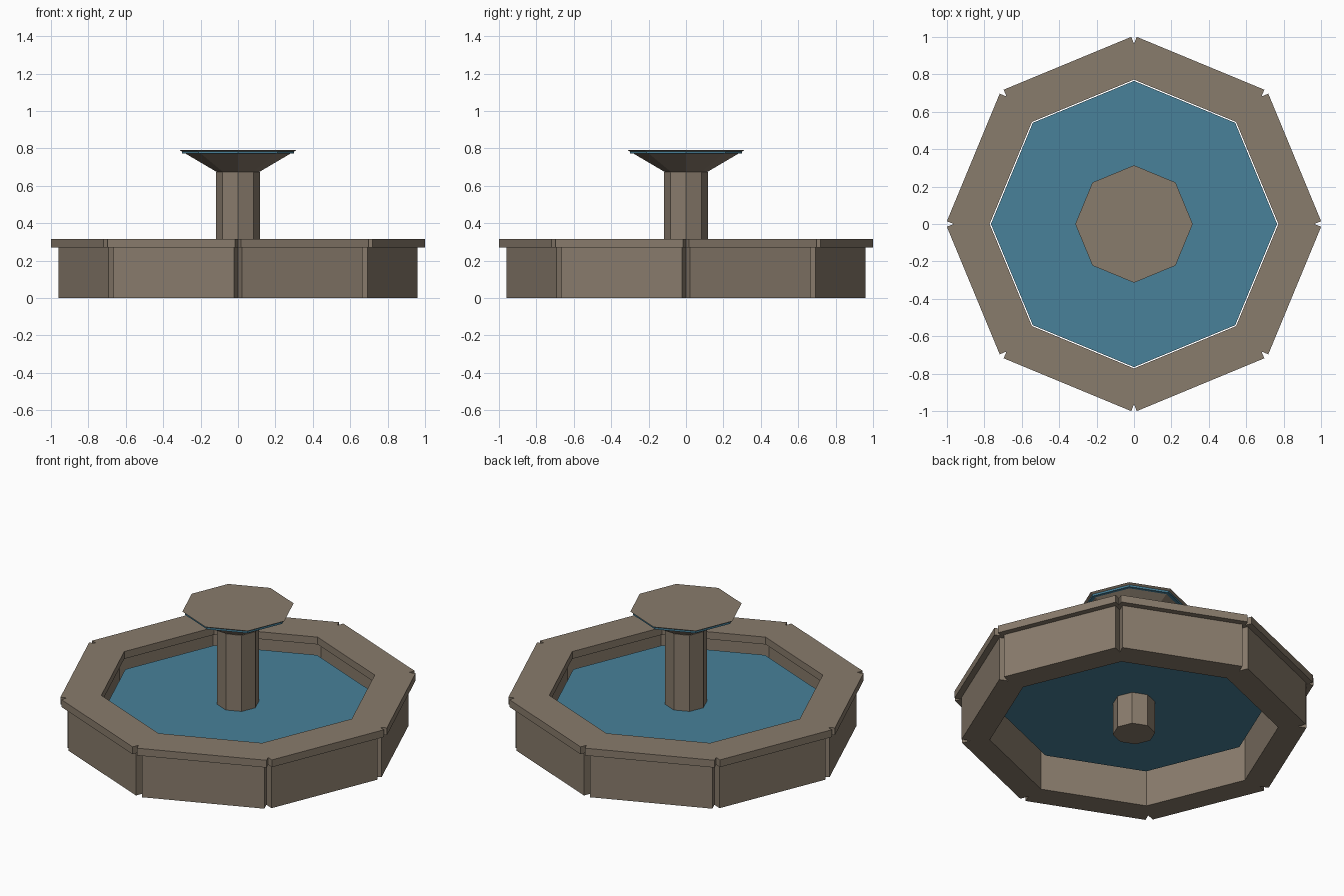
import bpy, bmesh, math
from mathutils import Vector

if "Cube" in bpy.data.objects:
    bpy.data.objects.remove(bpy.data.objects["Cube"])


def material(name, rgb):
    m = bpy.data.materials.new(name)
    m.diffuse_color = (*rgb, 1)
    m.use_nodes = True
    m.node_tree.nodes["Principled BSDF"].inputs["Base Color"].default_value = m.diffuse_color
    return m


STONE = material("warm_stone", (0.25, 0.20, 0.15))
WATER = material("blue_water", (0.065, 0.22, 0.32))
STEP = math.pi / 4
HALF = STEP / 2


def finish(name, bm, mat):
    bmesh.ops.remove_doubles(bm, verts=bm.verts, dist=1e-5)
    bmesh.ops.recalc_face_normals(bm, faces=bm.faces)
    me = bpy.data.meshes.new(name)
    bm.to_mesh(me)
    bm.free()
    me.materials.append(mat)
    ob = bpy.data.objects.new(name, me)
    bpy.context.collection.objects.link(ob)
    return ob


def polar(r, a, z):
    return Vector((r * math.cos(a), r * math.sin(a), z))


def stone_ring(name, apothem, half_len, inner_r, z0, z1):
    """Eight straight blocks in a ring, leaving a V joint at each outer corner."""
    bm = bmesh.new()
    joint_r = half_len / math.sin(HALF)
    corner_r = math.hypot(apothem, half_len)
    corner_a = math.atan2(half_len, apothem)
    for i in range(8):
        mid = i * STEP + HALF
        outline = [(joint_r, -HALF), (corner_r, -corner_a), (corner_r, corner_a),
                   (joint_r, HALF), (inner_r, HALF), (inner_r, -HALF)]
        low = [bm.verts.new(polar(r, mid + a, z0)) for r, a in outline]
        high = [bm.verts.new(polar(r, mid + a, z1)) for r, a in outline]
        bm.faces.new(low[::-1])
        bm.faces.new(high)
        # outer faces, joint faces and inner face; block ends stay open and merge
        for j in (0, 1, 2, 4):
            k = (j + 1) % 6
            bm.faces.new((low[j], low[k], high[k], high[j]))
    return finish(name, bm, mat=STONE)


def octagon(name, r0, r1, z0, z1, mat):
    """Closed eight-sided prism or frustum with a corner on +x."""
    bm = bmesh.new()
    low = [bm.verts.new(polar(r0, i * STEP, z0)) for i in range(8)]
    high = [bm.verts.new(polar(r1, i * STEP, z1)) for i in range(8)]
    bm.faces.new(low[::-1])
    bm.faces.new(high)
    for i in range(8):
        k = (i + 1) % 8
        bm.faces.new((low[i], low[k], high[k], high[i]))
    return finish(name, bm, mat)


# Basin wall and wider coping
stone_ring("basin_wall", 0.895, 0.349, 0.805, 0.0, 0.27)
stone_ring("basin_coping", 0.930, 0.369, 0.772, 0.27, 0.315)

# Water in the basin, just clear of the wall
octagon("basin_water", 0.765, 0.765, 0.198, 0.208, WATER)

# Central column and upper bowl with its thin water band
octagon("column", 0.118, 0.118, 0.0, 0.675, STONE)
octagon("upper_bowl", 0.115, 0.314, 0.675, 0.792, STONE)
octagon("upper_water", 0.300, 0.300, 0.772, 0.785, WATER)
